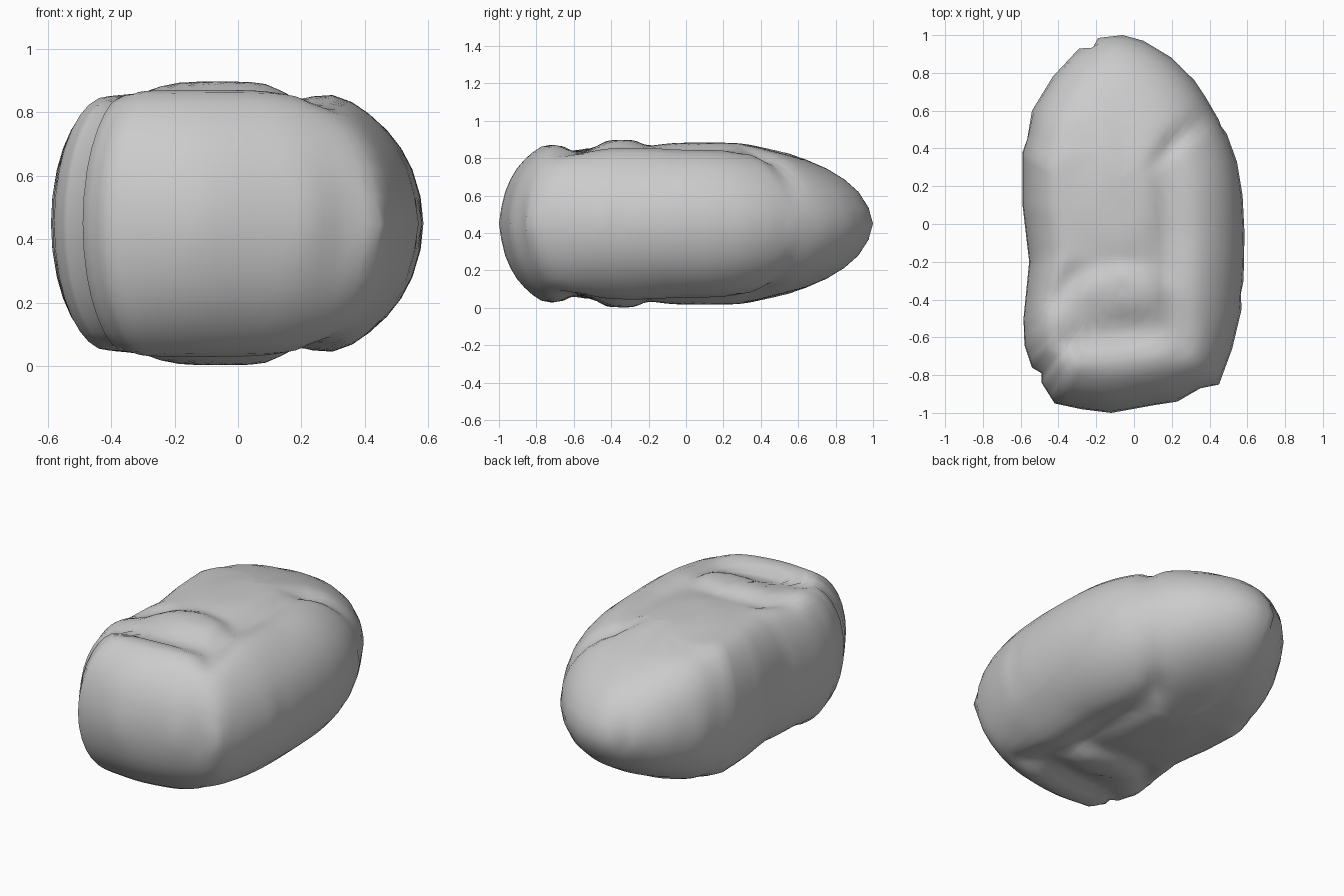
import bpy, bmesh, math
from mathutils import Vector

if "Cube" in bpy.data.objects:
    bpy.data.objects.remove(bpy.data.objects["Cube"])

# plan outline of the boulder at mid height, clockwise from the back tip
OUTLINE = [(-.06, 1), (.05, .97), (.2, .88), (.32, .76), (.38, .67), (.45, .55), (.46, .52), (.49, .48),
           (.545, .33), (.575, .15), (.585, -.05), (.58, -.3), (.565, -.37), (.57, -.45), (.52, -.66),
           (.45, -.85), (.35, -.87), (.23, -.94), (.1, -.96), (-.12, -1), (-.28, -.98), (-.42, -.95),
           (-.49, -.84), (-.49, -.79), (-.54, -.76), (-.58, -.64), (-.585, -.5), (-.555, -.2),
           (-.59, .1), (-.59, .38), (-.565, .45), (-.54, .6), (-.43, .78), (-.29, .93),
           (-.22, .93), (-.19, .985)]
MID = .45

# creases: (x0, y0, x1, y1, depth, width)
CREASES = [(.19, -.2, .17, .38, .025, .06), (.17, .4, .4, .58, .035, .05),
           (-.32, -.28, -.42, -.4, .03, .06), (-.35, -.62, .15, -.56, .025, .06),
           (.18, -.3, .26, -.65, .03, .06), (-.5, .42, -.25, .47, .012, .05)]
# raised lumps: (x, y, height, radius x, radius y)
LUMPS = [(-.08, .1, .03, .22, .3), (-.06, -.35, .044, .24, .12), (-.1, -.72, .018, .3, .1),
         (.3, -.3, .01, .12, .2)]


def half_height(x, y):
    h = .403
    for cx, cy, a, rx, ry in LUMPS:
        h += a * math.exp(-(((x - cx) / rx) ** 2 + ((y - cy) / ry) ** 2) ** 2)
    p = Vector((x, y))
    for x0, y0, x1, y1, d, w in CREASES:
        a, b = Vector((x0, y0)), Vector((x1, y1)) - Vector((x0, y0))
        t = max(0, min(1, (p - a).dot(b) / b.length_squared))
        h -= d * math.exp(-((p - a - b * t).length / w) ** 2)
    return h


# resample outline evenly enough for the creases
pts = []
for i, p in enumerate(OUTLINE):
    a, b = Vector(p), Vector(OUTLINE[(i + 1) % len(OUTLINE)])
    n = max(1, round((b - a).length / .05))
    pts += [a.lerp(b, k / n) for k in range(n)]
N = len(pts)


def ring_position(i, shoulder, flat):
    """Point pulled in from the outline: first over the rounded shoulder, then to the spine."""
    p = pts[i]
    t = (pts[(i + 3) % N] - pts[i - 3]).normalized()
    nx, ny = -t.y, t.x
    width = nx * nx * (.36 if nx > 0 else .22) + ny * ny * (.78 if ny > 0 else .27)
    d = Vector((-.07, p.y * (.2 if p.y > 0 else .37))) - p
    length = d.length
    inset = min(width, .95 * length)
    return p + d / length * (inset * shoulder + (length * .98 - inset) * flat)


def ring_points(shoulder, flat, rise):
    """One whole ring, its corners rounded off more the higher it lies."""
    ring = [ring_position(i, shoulder, flat) for i in range(N)]
    for _ in range(round(8 * rise)):
        soft = [(ring[i - 1] + 2 * ring[i] + ring[(i + 1) % N]) / 4 for i in range(N)]
        ring = [r if p.x < -.3 and p.y < .4 else s for p, r, s in zip(pts, ring, soft)]
    return ring


steps = [(1 - math.cos(math.radians(a)), 0, math.sin(math.radians(a)))
         for a in (0, 12, 25, 36, 47, 58, 68, 79, 90)]
steps += [(1, k / 6, 1) for k in range(1, 7)]

# boulder: rounded rings mirrored above and below the mid plane
bm = bmesh.new()
rim = [bm.verts.new((p.x, p.y, MID)) for p in pts]
for side in (1, -1):
    prev = rim
    for shoulder, flat, rise in steps[1:]:
        ring = [bm.verts.new((q.x, q.y, MID + side * rise * half_height(q.x, q.y)))
                for q in ring_points(shoulder, flat, rise)]
        for i in range(N):
            j = (i + 1) % N
            bm.faces.new((prev[i], prev[j], ring[j], ring[i]))
        prev = ring
    cap = bm.faces.new(prev)
    bmesh.ops.triangulate(bm, faces=[cap])
bmesh.ops.recalc_face_normals(bm, faces=bm.faces)
mesh = bpy.data.meshes.new("boulder")
bm.to_mesh(mesh)
bm.free()
boulder = bpy.data.objects.new("boulder", mesh)
bpy.context.collection.objects.link(boulder)
bpy.context.view_layer.objects.active = boulder
boulder.select_set(True)
bpy.ops.object.shade_smooth_by_angle(angle=math.radians(60))
